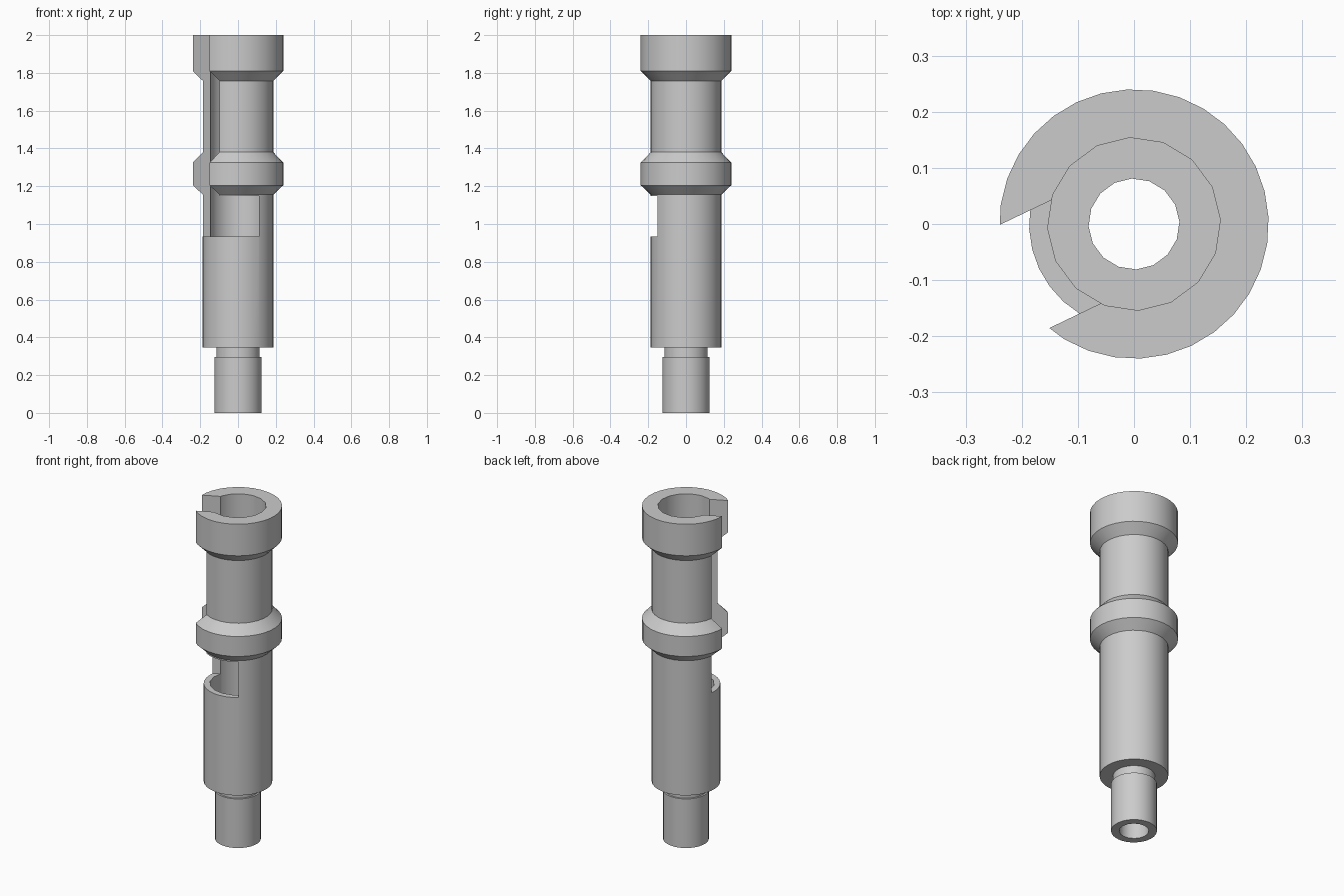
import bpy, bmesh, math
from mathutils import Vector

if "Cube" in bpy.data.objects:
    bpy.data.objects.remove(bpy.data.objects["Cube"])


def finish(bm, name):
    bmesh.ops.recalc_face_normals(bm, faces=bm.faces)
    me = bpy.data.meshes.new(name)
    bm.to_mesh(me)
    bm.free()
    ob = bpy.data.objects.new(name, me)
    bpy.context.collection.objects.link(ob)
    return ob


def revolve(name, profile, sides, phase):
    """Capped solid of revolution from (radius, z) points."""
    bm = bmesh.new()
    rings = [[bm.verts.new((r * math.cos(phase + math.tau * i / sides),
                            r * math.sin(phase + math.tau * i / sides), z))
              for i in range(sides)] for r, z in profile]
    for a, b in zip(rings, rings[1:]):
        for i in range(sides):
            j = (i + 1) % sides
            bm.faces.new((a[i], a[j], b[j], b[i]))
    bm.faces.new(rings[0])
    bm.faces.new(rings[-1])
    return finish(bm, name)


def prism(name, points, z0, z1):
    """Vertical prism over a plan polygon."""
    bm = bmesh.new()
    lo = [bm.verts.new((p[0], p[1], z0)) for p in points]
    hi = [bm.verts.new((p[0], p[1], z1)) for p in points]
    bm.faces.new(lo)
    bm.faces.new(hi)
    for i in range(len(points)):
        j = (i + 1) % len(points)
        bm.faces.new((lo[i], lo[j], hi[j], hi[i]))
    return finish(bm, name)


# stepped outer body with two chamfered collars
PH = math.radians(2.8)
sleeve = revolve("slotted_sleeve", [
    (0.125, 0), (0.125, 0.295), (0.115, 0.295), (0.115, 0.345),
    (0.187, 0.345), (0.187, 1.155), (0.24, 1.205), (0.24, 1.325),
    (0.187, 1.38), (0.187, 1.757), (0.24, 1.81), (0.24, 2.0)], 32, PH)

# stepped bore: wide socket above, narrow hole through the tail
bore = revolve("bore_cutter", [
    (0.081, -0.1), (0.081, 0.41), (0.154, 0.41), (0.154, 2.1)], 16, PH)

# entry slot running down from the top rim
ang = math.radians(205.6)
d = Vector((math.cos(ang), math.sin(ang)))
n = Vector((d.y, -d.x)) * 0.102
slot = prism("slot_cutter", [n, n + d * 0.4, -n + d * 0.4, -n], 1.0, 2.1)

# locking window turning sideways from the foot of the slot
window = prism("window_cutter", [
    n, n + d * 0.4, (-0.4, -0.4), (0.11, -0.4), (0.11, -0.1)], 0.933, 1.147)

bpy.context.view_layer.objects.active = sleeve
sleeve.select_set(True)
for cutter in (bore, slot, window):
    cutter.hide_render = True
    mod = sleeve.modifiers.new("cut", 'BOOLEAN')
    mod.operation = 'DIFFERENCE'
    mod.solver = 'EXACT'
    mod.object = cutter
    bpy.ops.object.modifier_apply(modifier=mod.name)
    bpy.data.objects.remove(cutter)

bpy.ops.object.shade_smooth_by_angle(angle=math.radians(30))
